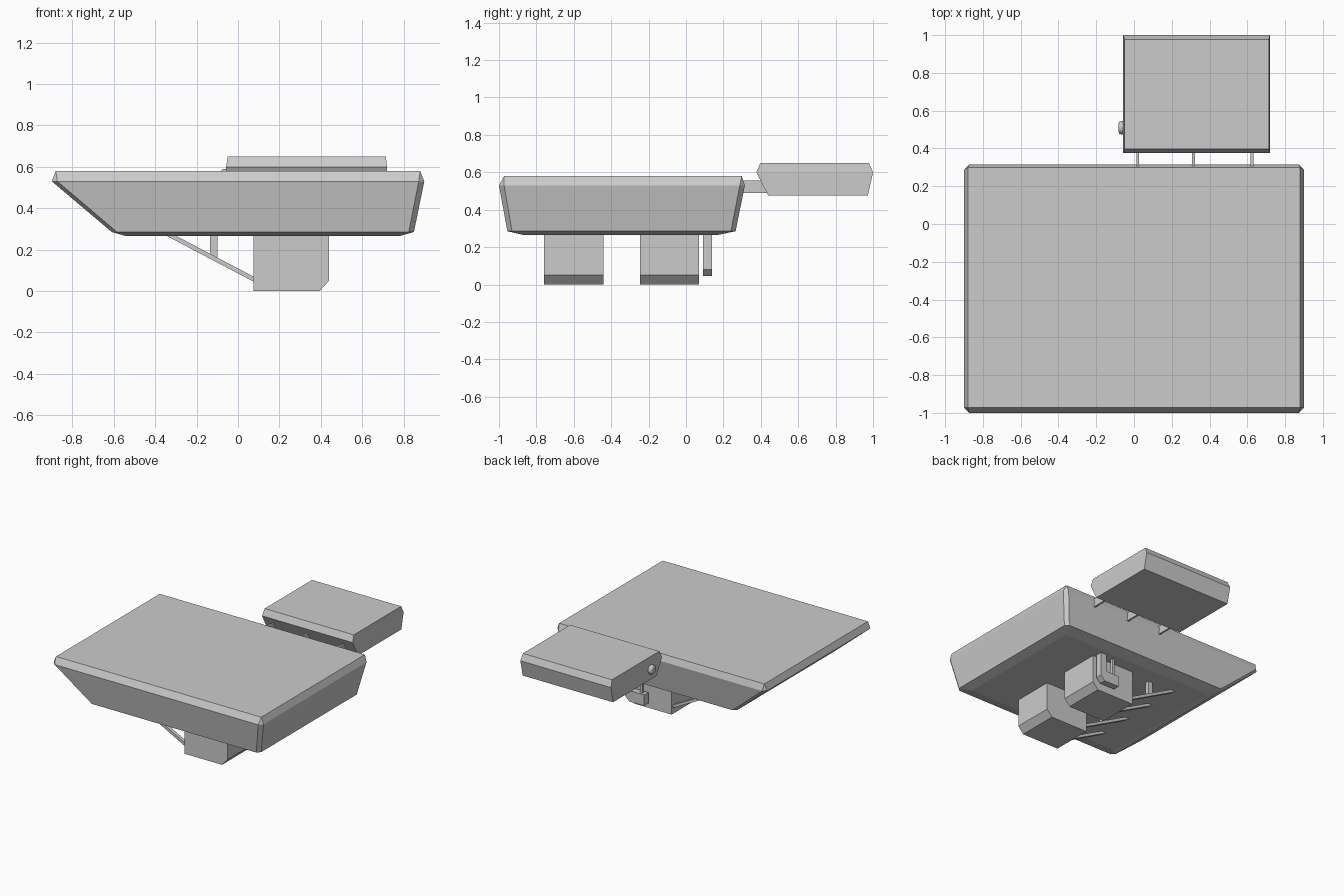
import bpy, bmesh, math

if "Cube" in bpy.data.objects:
    bpy.data.objects.remove(bpy.data.objects["Cube"])


def finish(name, bm):
    bmesh.ops.recalc_face_normals(bm, faces=bm.faces)
    me = bpy.data.meshes.new(name)
    bm.to_mesh(me)
    bm.free()
    ob = bpy.data.objects.new(name, me)
    bpy.context.collection.objects.link(ob)
    return ob


def loft(name, rings):
    """Stack rectangular rings (x0, x1, y0, y1, z, corner cut) into a closed hull."""
    bm = bmesh.new()
    loops = []
    for x0, x1, y0, y1, z, c in rings:
        pts = [(x0 + c, y0), (x1 - c, y0), (x1, y0 + c), (x1, y1 - c),
               (x1 - c, y1), (x0 + c, y1), (x0, y1 - c), (x0, y0 + c)]
        loops.append([bm.verts.new((x, y, z)) for x, y in pts])
    for a, b in zip(loops, loops[1:]):
        for i in range(8):
            j = (i + 1) % 8
            bm.faces.new((a[i], a[j], b[j], b[i]))
    bm.faces.new(loops[0])
    bm.faces.new(loops[-1])
    bmesh.ops.remove_doubles(bm, verts=bm.verts, dist=0.0005)
    return finish(name, bm)


def extrude_xz(name, profile, y0, y1):
    """Extrude an x-z outline along y."""
    bm = bmesh.new()
    a = [bm.verts.new((x, y0, z)) for x, z in profile]
    b = [bm.verts.new((x, y1, z)) for x, z in profile]
    for i in range(len(a)):
        j = (i + 1) % len(a)
        bm.faces.new((a[i], a[j], b[j], b[i]))
    bm.faces.new(a)
    bm.faces.new(b)
    return finish(name, bm)


def box(name, x0, x1, y0, y1, z0, z1):
    return extrude_xz(name, [(x0, z0), (x1, z0), (x1, z1), (x0, z1)], y0, y1)


# main body with one long sloping end
loft("main_body", [
    (-0.54, 0.78, -0.87, 0.17, 0.265, 0),
    (-0.61, 0.85, -0.955, 0.265, 0.285, 0.025),
    (-0.90, 0.90, -1.00, 0.315, 0.53, 0.027),
    (-0.88, 0.88, -0.972, 0.298, 0.58, 0),
])

# rear pod
loft("rear_pod", [
    (-0.055, 0.72, 0.44, 0.972, 0.475, 0),
    (-0.057, 0.72, 0.376, 1.00, 0.60, 0),
    (-0.05, 0.714, 0.398, 0.978, 0.65, 0),
])

# pod brackets
for i, x in enumerate((0.02, 0.315, 0.625)):
    box(f"pod_bracket_{i}", x - 0.007, x + 0.007, 0.27, 0.45, 0.49, 0.555)

# rounded side knob on the pod
bpy.ops.mesh.primitive_cylinder_add(vertices=20, radius=0.035, depth=0.06,
                                    location=(-0.051, 0.51, 0.555),
                                    rotation=(0, math.pi / 2, 0))
knob = bpy.context.object
knob.name = "side_knob"
bev = knob.modifiers.new("round", "BEVEL")
bev.width = 0.012
bev.segments = 2
bpy.ops.object.shade_smooth_by_angle()

# lower blocks, each with a pair of diagonal struts and a hanger
leg = [(0.075, 0), (0.395, 0), (0.44, 0.05), (0.44, 0.28), (0.075, 0.28)]
strut = [(0.085, 0.04), (0.085, 0.064), (-0.316, 0.275), (-0.362, 0.275)]
for n, (y0, y1) in {"front": (-0.76, -0.44), "rear": (-0.245, 0.07)}.items():
    extrude_xz(f"{n}_lower_block", leg, y0, y1)
    for side, yc in (("a", y0 + 0.03), ("b", y1 - 0.03)):
        extrude_xz(f"{n}_strut_{side}", strut, yc - 0.014, yc + 0.014)
    box(f"{n}_strut_hanger", -0.135, -0.098, y1 - 0.06, y1 - 0.025, 0.16, 0.275)

# hook-shaped fitting behind the rear block
extrude_xz("rear_fitting", [
    (0.26, 0.045), (0.39, 0.045), (0.425, 0.08), (0.425, 0.275),
    (0.375, 0.275), (0.375, 0.13), (0.26, 0.13)], 0.09, 0.14)
box("fitting_rod", 0.285, 0.305, 0.105, 0.125, 0.12, 0.275)
